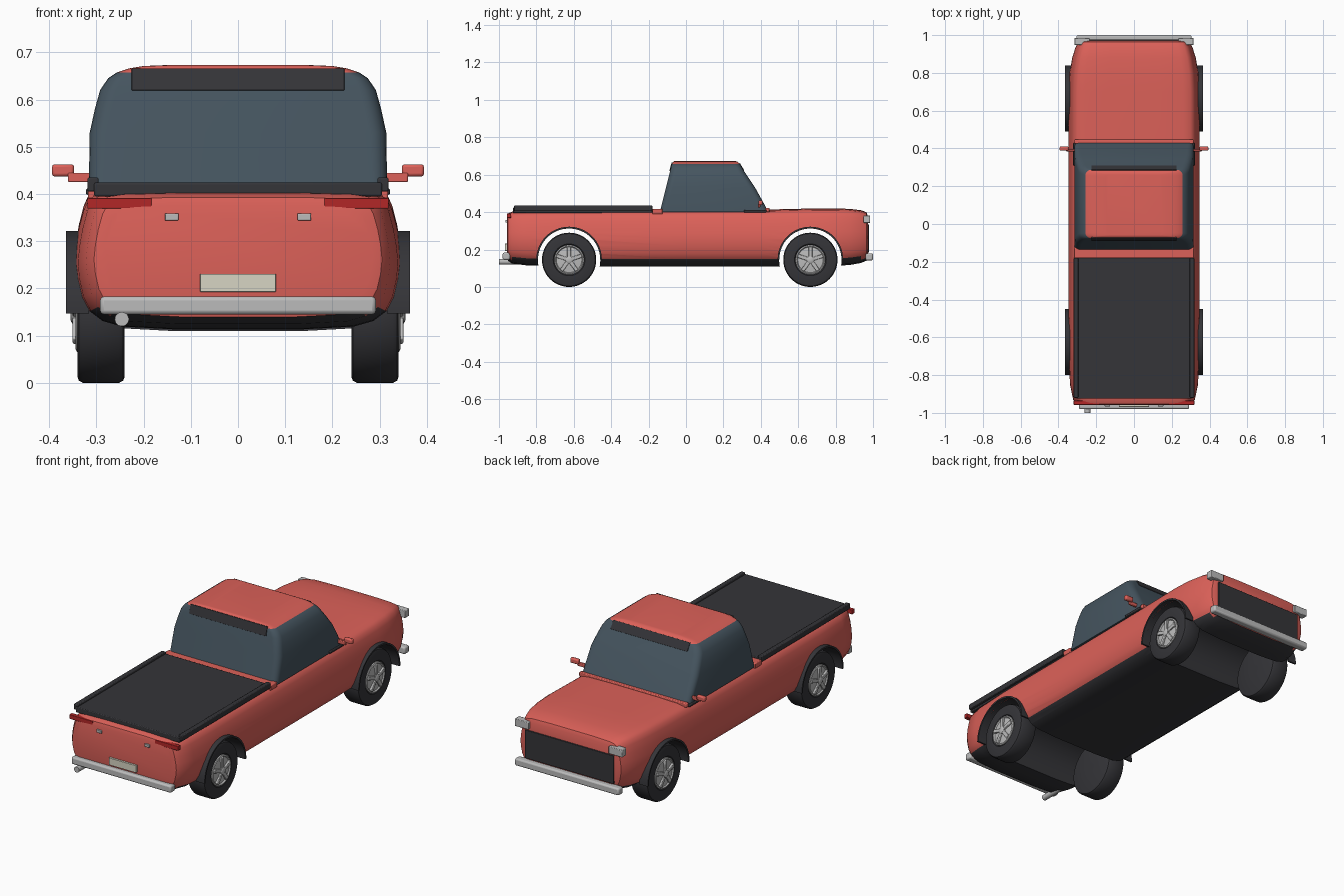
import bpy, bmesh, math
from mathutils import Matrix

if "Cube" in bpy.data.objects:
    bpy.data.objects.remove(bpy.data.objects["Cube"])


def material(name, rgb):
    m = bpy.data.materials.new(name)
    m.diffuse_color = (*rgb, 1)
    m.use_nodes = True
    m.node_tree.nodes["Principled BSDF"].inputs["Base Color"].default_value = m.diffuse_color
    return m


RED = material("red_paint", (0.72, 0.12, 0.10))
DARK = material("dark_plastic", (0.035, 0.035, 0.04))
GLASS = material("tinted_glass", (0.06, 0.09, 0.115))
CHROME = material("chrome", (0.5, 0.5, 0.5))
LAMP = material("tail_lamp_red", (0.45, 0.02, 0.02))
PLATE = material("plate_cream", (0.68, 0.66, 0.55))


def finish(name, bm, mats, mirror=False, bevel=0, angle=35):
    bmesh.ops.recalc_face_normals(bm, faces=bm.faces)
    me = bpy.data.meshes.new(name)
    bm.to_mesh(me)
    bm.free()
    ob = bpy.data.objects.new(name, me)
    bpy.context.collection.objects.link(ob)
    for m in mats:
        me.materials.append(m)
    if bevel:
        b = ob.modifiers.new("bevel", 'BEVEL')
        b.width, b.segments = bevel, 2
    if mirror:
        ob.modifiers.new("mirror", 'MIRROR')
    smooth(ob, angle)
    return ob


def smooth(ob, angle=35):
    bpy.ops.object.select_all(action='DESELECT')
    ob.select_set(True)
    bpy.context.view_layer.objects.active = ob
    bpy.ops.object.shade_smooth_by_angle(angle=math.radians(angle))


def box(name, x, y, z, mat, mirror=False, bevel=0.004, tilt=0):
    """Box from (min, max) ranges, optionally tilted about x."""
    bm = bmesh.new()
    size = [b - a for a, b in (x, y, z)]
    mid = [(a + b) / 2 for a, b in (x, y, z)]
    mtx = Matrix.Translation(mid) @ Matrix.Rotation(tilt, 4, 'X') @ Matrix.Diagonal((*size, 1))
    bmesh.ops.create_cube(bm, size=1, matrix=mtx)
    return finish(name, bm, [mat], mirror, bevel)


def loft(bm, rings, closed=False):
    """Skin a list of equal-length rings; cap the ends unless closed."""
    vs = [[bm.verts.new(p) for p in r] for r in rings]
    n = len(vs[0])
    pairs = list(zip(vs, vs[1:])) + ([(vs[-1], vs[0])] if closed else [])
    for a, b in pairs:
        for i in range(n):
            bm.faces.new((a[i], a[(i + 1) % n], b[(i + 1) % n], b[i]))
    if not closed:
        bm.faces.new(vs[0])
        bm.faces.new(vs[-1])


def lathe(name, profile, y, z, mat, seg=48):
    """Spin (x, radius) profile about the axle, mirrored to both sides."""
    bm = bmesh.new()
    ring = lambda x, r: [(x, y + r * math.cos(2 * math.pi * i / seg),
                          z + r * math.sin(2 * math.pi * i / seg)) for i in range(seg)]
    loft(bm, [ring(x, r) for x, r in profile])
    return finish(name, bm, [mat], True)


# Body shell: one half section, scaled along the length
half = [(0.4, 1), (0.75, 0.99), (0.86, 0.97), (0.91, 0.93), (0.94, 0.86), (0.97, 0.73), (0.99, 0.6),
        (1, 0.48), (0.99, 0.36), (0.965, 0.23), (0.92, 0.13), (0.84, 0.06), (0.72, 0.02), (0.4, 0)]
section = half + [(-a, b) for a, b in reversed(half)]
stations = [(-0.957, .285, .16, .375), (-0.952, .305, .14, .393), (-0.93, .322, .125, .402),
            (-0.85, .339, .115, .406), (-0.65, .347, .11, .409), (0, .348, .11, .41),
            (0.4, .348, .11, .413), (0.7, .347, .11, .42), (0.8, .341, .112, .42),
            (0.88, .327, .118, .417), (0.935, .31, .128, .41), (0.964, .295, .14, .40),
            (0.972, .275, .16, .38)]
bm = bmesh.new()
loft(bm, [[(a * w, y, zb + b * (zt - zb)) for a, b in section] for y, w, zb, zt in stations])
bmesh.ops.recalc_face_normals(bm, faces=bm.faces)
for f in bm.faces:
    f.material_index = int(f.normal.z < -0.75)
body = finish("body", bm, [RED, DARK])

# Wheel arches cut straight through the body
AXLES = {"rear": -0.625, "front": 0.665}
for end, y in AXLES.items():
    bm = bmesh.new()
    bmesh.ops.create_cone(bm, cap_ends=True, segments=64, radius1=0.167, radius2=0.167, depth=1,
                          matrix=Matrix.Translation((0, y, 0.145)) @ Matrix.Rotation(math.pi / 2, 4, 'Y'))
    cutter = finish(end + "_arch_cutter", bm, [DARK])
    cutter.hide_render = True
    mod = body.modifiers.new("arch", 'BOOLEAN')
    mod.operation, mod.solver, mod.object = 'DIFFERENCE', 'EXACT', cutter
    mod.material_mode = 'TRANSFER'
    bpy.context.view_layer.objects.active = body
    bpy.ops.object.modifier_apply(modifier=mod.name)
    bpy.data.objects.remove(cutter)
smooth(body)

# Cab: rounded rectangles stacked upward, painted roof on top
def rounded(z, w, y0, y1, r):
    pts = []
    for k, (cx, cy) in enumerate([(w - r, y1 - r), (r - w, y1 - r), (r - w, y0 + r), (w - r, y0 + r)]):
        for i in range(6):
            t = math.pi / 2 * (k + i / 5)
            pts.append((cx + r * math.cos(t), cy + r * math.sin(t), z))
    return pts


levels = [(.40, .316, -.14, .442, .03), (.53, .314, -.107, .37, .035), (.58, .303, -.095, .337, .035),
          (.62, .292, -.085, .31, .035), (.645, .275, -.079, .295, .03), (.657, .257, -.075, .287, .03),
          (.666, .23, -.071, .28, .025), (.671, .20, -.066, .272, .02), (.673, .15, -.06, .262, .02)]
bm = bmesh.new()
loft(bm, [rounded(*l) for l in levels])
for f in bm.faces:
    f.material_index = int(f.calc_center_median().z > 0.658)
finish("cab", bm, [GLASS, RED])
box("front_sun_strip", (-.225, .225), (.292, .300), (.618, .664), DARK, bevel=0.001, tilt=0.54)
box("rear_sun_strip", (-.225, .225), (-.083, -.075), (.618, .666), DARK, bevel=0.001, tilt=-0.26)
box("windshield_cowl", (-.315, .315), (.425, .447), (.40, .422), RED)
box("cowl_side_trim", (.295, .322), (.31, .43), (.398, .412), DARK, True)
box("bulkhead", (-.318, .318), (-.18, -.125), (.39, .418), RED)

# Bed cover and side rails
box("bed_cover", (-.305, .305), (-.925, -.18), (.395, .424), DARK)
box("bed_rail", (.295, .319), (-.92, -.18), (.405, .435), DARK, True)

# Door mirrors on short arms
box("mirror", (.347, .394), (.388, .410), (.437, .463), RED, True, 0.006)
box("mirror_arm", (.295, .36), (.385, .397), (.425, .445), RED, True, 0.003)

# Tail end fittings
box("tail_light", (.183, .319), (-.957, -.935), (.369, .392), LAMP, True, 0.002)
box("tailgate_handle", (.126, .155), (-.966, -.945), (.344, .359), CHROME, True, 0.002)
box("number_plate", (-.08, .08), (-.968, -.95), (.193, .231), PLATE, bevel=0.001)
box("rear_bumper", (-.292, .292), (-.98, -.94), (.145, .183), CHROME, bevel=0.008)
bm = bmesh.new()
bmesh.ops.create_cone(bm, cap_ends=True, segments=24, radius1=.015, radius2=.015, depth=.12,
                      matrix=Matrix.Translation((-.246, -.94, .135)) @ Matrix.Rotation(math.pi / 2, 4, 'X'))
finish("exhaust_pipe", bm, [CHROME])

# Nose fittings
box("grille", (-.26, .26), (.95, .978), (.185, .335), DARK, bevel=0.002)
box("headlight", (.235, .315), (.948, .985), (.343, .382), CHROME, True, 0.003)
box("front_bumper", (-.305, .305), (.96, 1.0), (.142, .18), CHROME, bevel=0.008)

# Wheels, rims and arch flares
for end, y in AXLES.items():
    lathe(end + "_tyre", [(.24, .02), (.24, .132), (.243, .14), (.252, .145), (.328, .145), (.337, .14),
                          (.34, .132), (.34, .085), (.333, .078), (.333, .02)], y, .145, DARK)
    lathe(end + "_rim", [(.325, .079), (.341, .079), (.344, .073), (.338, .068), (.343, .03), (.344, .01)],
          y, .145, CHROME)
    lathe(end + "_hub_cap", [(.335, .019), (.351, .019), (.354, .014), (.355, .004)], y, .145, CHROME, 24)
    bm = bmesh.new()
    for k in range(5):
        mtx = (Matrix.Translation((.343, y, .145)) @ Matrix.Rotation(2 * math.pi * k / 5, 4, 'X')
               @ Matrix.Translation((0, 0, .042)) @ Matrix.Diagonal((.014, .02, .058, 1)))
        bmesh.ops.create_cube(bm, size=1, matrix=mtx)
    finish(end + "_spokes", bm, [CHROME], True, 0.003)
    bm = bmesh.new()
    rings = []
    for i in range(33):
        t = math.pi * i / 32
        rings.append([(x, y + r * math.cos(t), .147 + r * math.sin(t))
                      for x, r in ((.315, .166), (.364, .166), (.364, .175), (.315, .175))])
    loft(bm, rings)
    finish(end + "_arch_flare", bm, [DARK], True)
